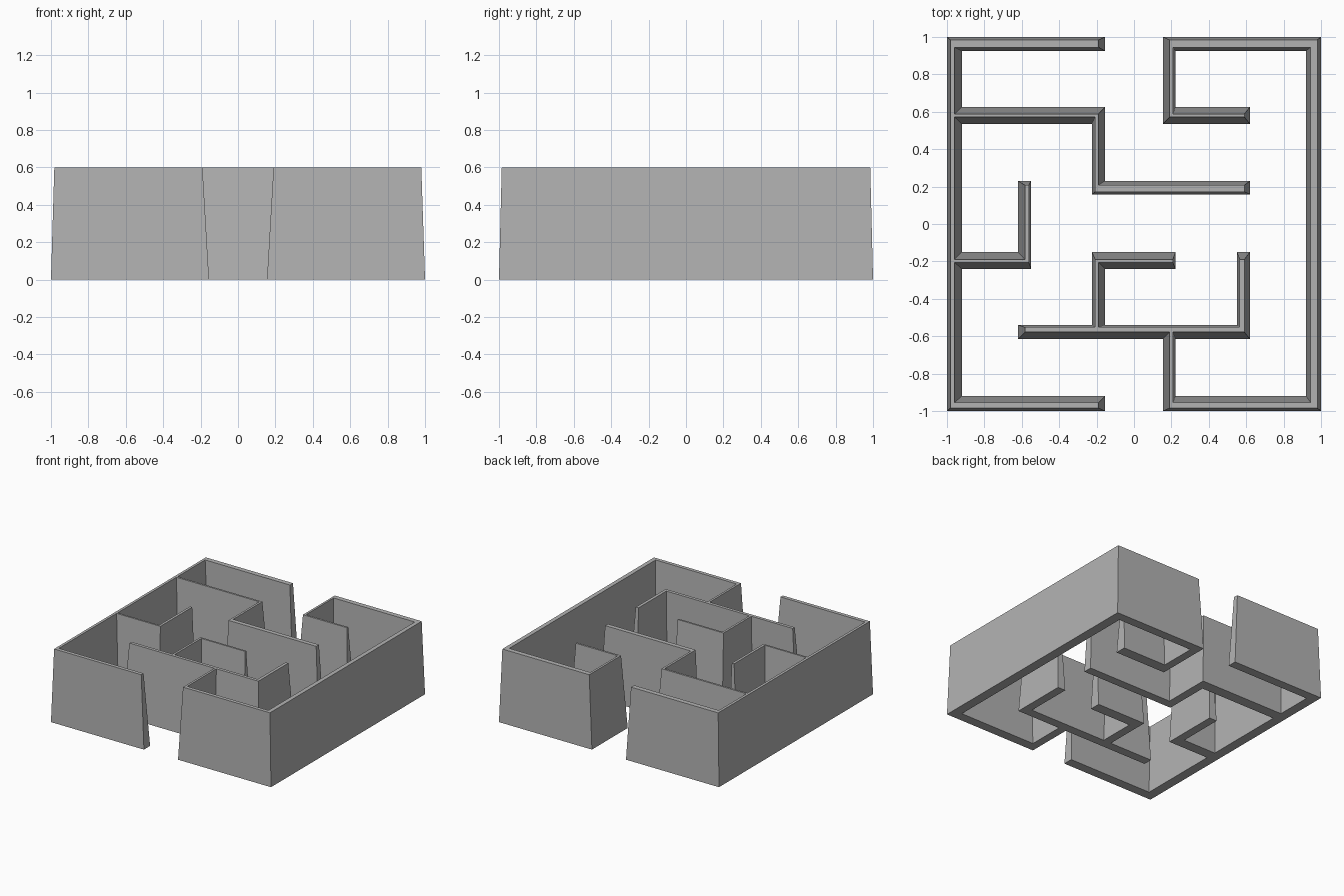
import bpy
import bmesh

cube = bpy.data.objects.get("Cube")
if cube:
    bpy.data.objects.remove(cube, do_unlink=True)

HEIGHT = 0.6

grey = bpy.data.materials.new("plain grey")
grey.use_nodes = True
grey.diffuse_color = (0.45, 0.45, 0.45, 1)
grey.node_tree.nodes["Principled BSDF"].inputs["Base Color"].default_value = grey.diffuse_color

# Wall cross-sections on each grid line: base low, ridge low, ridge high, base high
X = [(-1, -.982, -.96, -.92), (-.62, -.583, -.562, -.55), (-.225, -.208, -.19, -.155),
     (.155, .19, .208, .222), (.55, .565, .59, .62), (.92, .945, .98, 1)]
Y = [(-1, -.985, -.955, -.92), (-.615, -.578, -.552, -.54), (-.24, -.205, -.19, -.15),
     (.158, .172, .208, .23), (.535, .572, .588, .625), (.925, .945, .985, 1)]


def wall(name, x0, x1, y0, y1):
    """Tapered wall between two grid nodes, sloping in on all four sides."""
    bm = bmesh.new()
    rings = []
    for z, lo, hi in ((0, 0, 3), (HEIGHT, 1, 2)):
        left, right = X[x0][lo], X[x1][hi]
        front, back = Y[y0][lo], Y[y1][hi]
        rings.append([bm.verts.new((x, y, z)) for x, y in
                      ((left, front), (right, front), (right, back), (left, back))])
    base, top = rings
    bm.faces.new(base[::-1])
    bm.faces.new(top)
    for i in range(4):
        j = (i + 1) % 4
        bm.faces.new((base[i], base[j], top[j], top[i]))
    mesh = bpy.data.meshes.new(name)
    bm.to_mesh(mesh)
    bm.free()
    mesh.materials.append(grey)
    bpy.context.collection.objects.link(bpy.data.objects.new(name, mesh))


# Walls running left to right: name, y line, first and last x line
for name, y, a, b in (
        ("back_wall_right", 5, 0, 2), ("back_wall_left", 5, 3, 5),
        ("front_wall_right", 0, 0, 2), ("front_wall_left", 0, 3, 5),
        ("back_passage_wall", 4, 0, 2), ("back_hook_wall", 4, 3, 4),
        ("middle_passage_wall", 3, 2, 4), ("right_hook_wall", 2, 0, 1),
        ("centre_hook_wall", 2, 2, 3), ("front_passage_wall", 1, 1, 4)):
    wall(name, a, b, y, y)

# Walls running front to back: name, x line, first and last y line
for name, x, a, b in (
        ("right_outer_wall", 0, 0, 5), ("left_outer_wall", 5, 0, 5),
        ("middle_step_wall", 2, 3, 4), ("back_gate_wall", 3, 4, 5),
        ("right_hook_return", 1, 2, 3), ("centre_hook_return", 2, 1, 2),
        ("left_hook_return", 4, 1, 2), ("front_gate_wall", 3, 0, 1)):
    wall(name, x, x, a, b)
